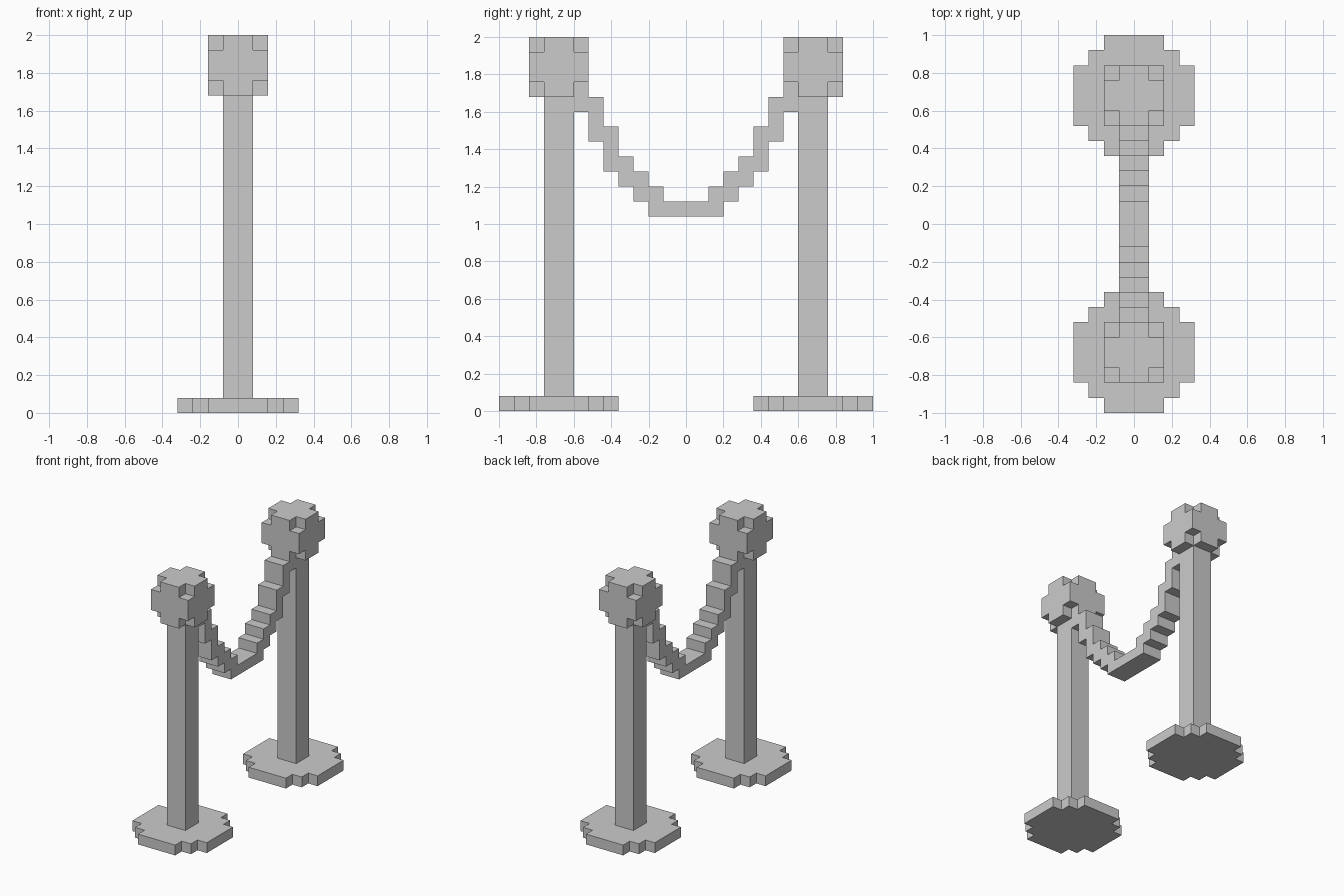
import bpy, bmesh
from mathutils import Vector

if "Cube" in bpy.data.objects:
    bpy.data.objects.remove(bpy.data.objects["Cube"])

U = 0.08          # size of one block
POST_Y = 0.68     # post centre distance


def finish(name, bm):
    bmesh.ops.remove_doubles(bm, verts=bm.verts, dist=1e-4)
    bmesh.ops.dissolve_limit(bm, angle_limit=0.01, verts=bm.verts, edges=bm.edges)
    bmesh.ops.recalc_face_normals(bm, faces=bm.faces)
    me = bpy.data.meshes.new(name)
    bm.to_mesh(me)
    bm.free()
    ob = bpy.data.objects.new(name, me)
    bpy.context.collection.objects.link(ob)
    return ob


def prism(name, points, vec, caps=True):
    """Sweep a closed 3D outline along vec."""
    bm = bmesh.new()
    a = [bm.verts.new(p) for p in points]
    b = [bm.verts.new(Vector(p) + Vector(vec)) for p in points]
    n = len(a)
    for i in range(n):
        j = (i + 1) % n
        bm.faces.new((a[i], a[j], b[j], b[i]))
    if caps:
        bm.faces.new(a[::-1])
        bm.faces.new(b)
    return finish(name, bm)


def blocks(name, cells, origin):
    """Skin a set of unit blocks, keeping exposed faces only."""
    bm = bmesh.new()
    for c in cells:
        for ax in range(3):
            for d in (0, 1):
                nb = list(c)
                nb[ax] += 2 * d - 1
                if tuple(nb) in cells:
                    continue
                quad = []
                for p, q in ((0, 0), (1, 0), (1, 1), (0, 1)):
                    v = list(c)
                    v[ax] += d
                    v[(ax + 1) % 3] += p
                    v[(ax + 2) % 3] += q
                    quad.append(bm.verts.new(Vector(v) * U + Vector(origin)))
                bm.faces.new(quad if d else quad[::-1])
    return finish(name, bm)


# Stepped round base outline: one quarter, in blocks, turned four times
quarter = [(4, 2), (3, 2), (3, 3), (2, 3), (2, 4)]
outline = []
for _ in range(4):
    outline += quarter
    quarter = [(-y, x) for x, y in quarter]

# Knob blocks: 4x4x4 cube without its eight corners
knob = {(x, y, z) for x in range(4) for y in range(4) for z in range(4)
        if not all(k in (0, 3) for k in (x, y, z))}

for side, s in (("front", -1), ("back", 1)):
    y0 = s * POST_Y
    prism(side + "_base", [(x * U, y0 + y * U, 0) for x, y in outline], (0, 0, U))
    prism(side + "_pole", [(-U, y0 - U, U), (U, y0 - U, U), (U, y0 + U, U), (-U, y0 + U, U)],
          (0, 0, 1.6), caps=False)
    blocks(side + "_knob", knob, (-2 * U, y0 - 2 * U, 1.68))

# Hanging rope: stepped profile of the +y half (lower edge out, upper edge back)
half = [(.20, 1.04), (.20, 1.12), (.28, 1.12), (.28, 1.20), (.36, 1.20), (.36, 1.28),
        (.44, 1.28), (.44, 1.44), (.52, 1.44), (.52, 1.60), (.60, 1.60), (.60, 1.68),
        (.44, 1.68), (.44, 1.52), (.36, 1.52), (.36, 1.36), (.28, 1.36), (.28, 1.28),
        (.20, 1.28), (.20, 1.20), (.12, 1.20), (.12, 1.12)]
profile = half + [(-y, z) for y, z in reversed(half)]
prism("rope", [(-U, y, z) for y, z in profile], (2 * U, 0, 0))
